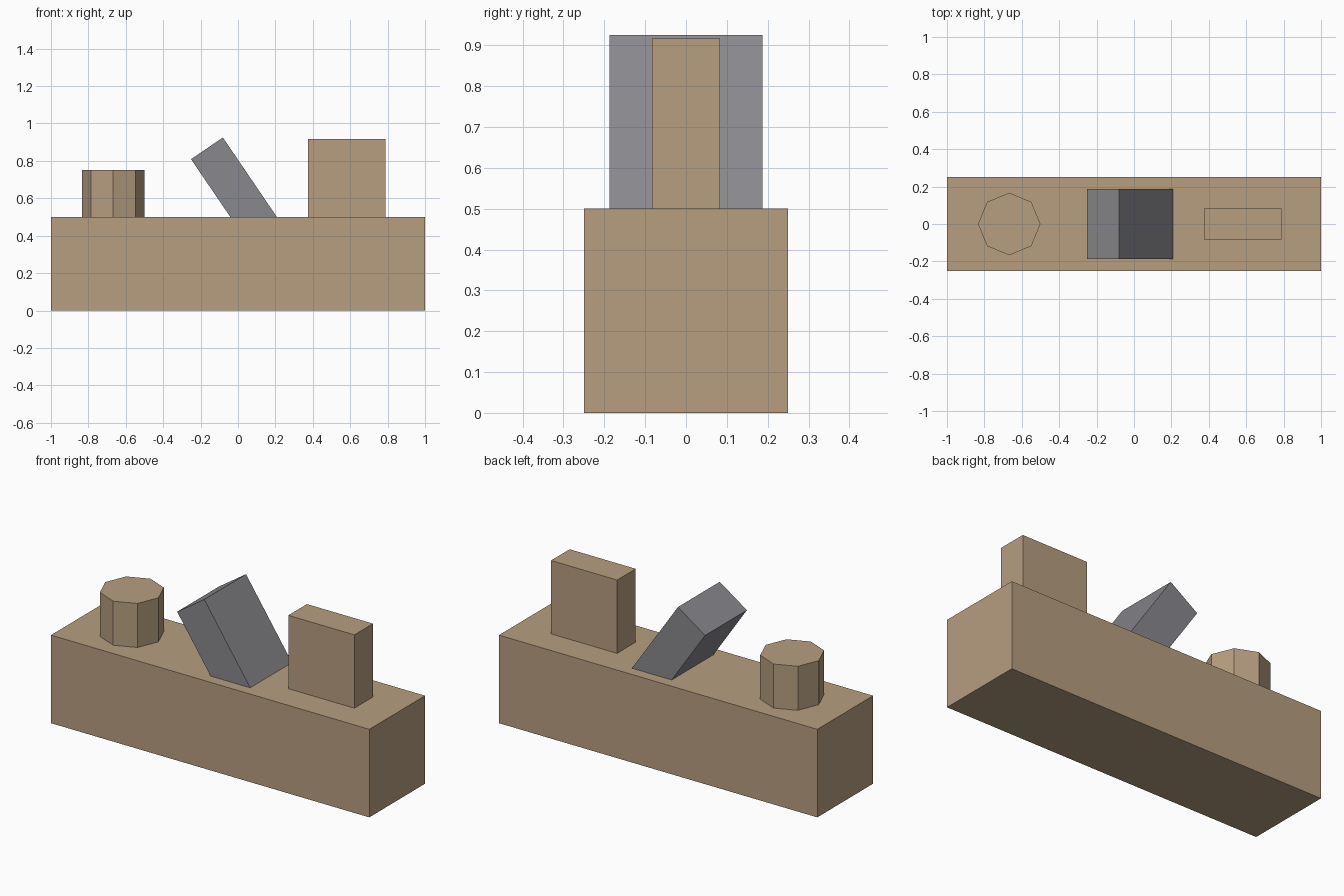
import bpy
import math
from mathutils import Matrix, Vector

default = bpy.data.objects.get("Cube")
if default:
    bpy.data.objects.remove(default, do_unlink=True)


def material(name, rgb):
    mat = bpy.data.materials.new(name)
    mat.use_nodes = True
    color = (*rgb, 1.0)
    mat.diffuse_color = color
    mat.node_tree.nodes["Principled BSDF"].inputs["Base Color"].default_value = color
    return mat


def finish(name, mat):
    obj = bpy.context.object
    obj.name = name
    obj.data.materials.append(mat)
    return obj


def box(name, size, center, mat, tilt=0.0):
    """Box of a given size, tilted about the y axis."""
    bpy.ops.mesh.primitive_cube_add(size=1)
    obj = finish(name, mat)
    obj.data.transform(Matrix.Diagonal((*size, 1)))
    obj.rotation_euler.y = tilt
    obj.location = center
    return obj


wood = material("light wood", (0.468, 0.342, 0.216))
steel = material("grey steel", (0.25, 0.246, 0.266))

# Long wooden body
box("body", (2, 0.5, 0.5), (0, 0, 0.25), wood)

# Upright rear grip
box("handle", (0.415, 0.167, 0.417), (0.582, 0, 0.708), wood)

# Eight-sided front knob, with corners on the axes
bpy.ops.mesh.primitive_cylinder_add(vertices=8, radius=0.167, depth=0.25,
                                    location=(-0.667, 0, 0.625))
finish("knob", wood)

# Leaning blade, with its lower end sunk in the body
tilt = math.radians(-34.2)
length, thickness = 0.66, 0.206
top_middle = Vector((-0.166, 0, 0.867))
axis = Vector((math.sin(tilt), 0, math.cos(tilt)))
box("blade", (thickness, 0.375, length), top_middle - axis * length / 2, steel, tilt)
